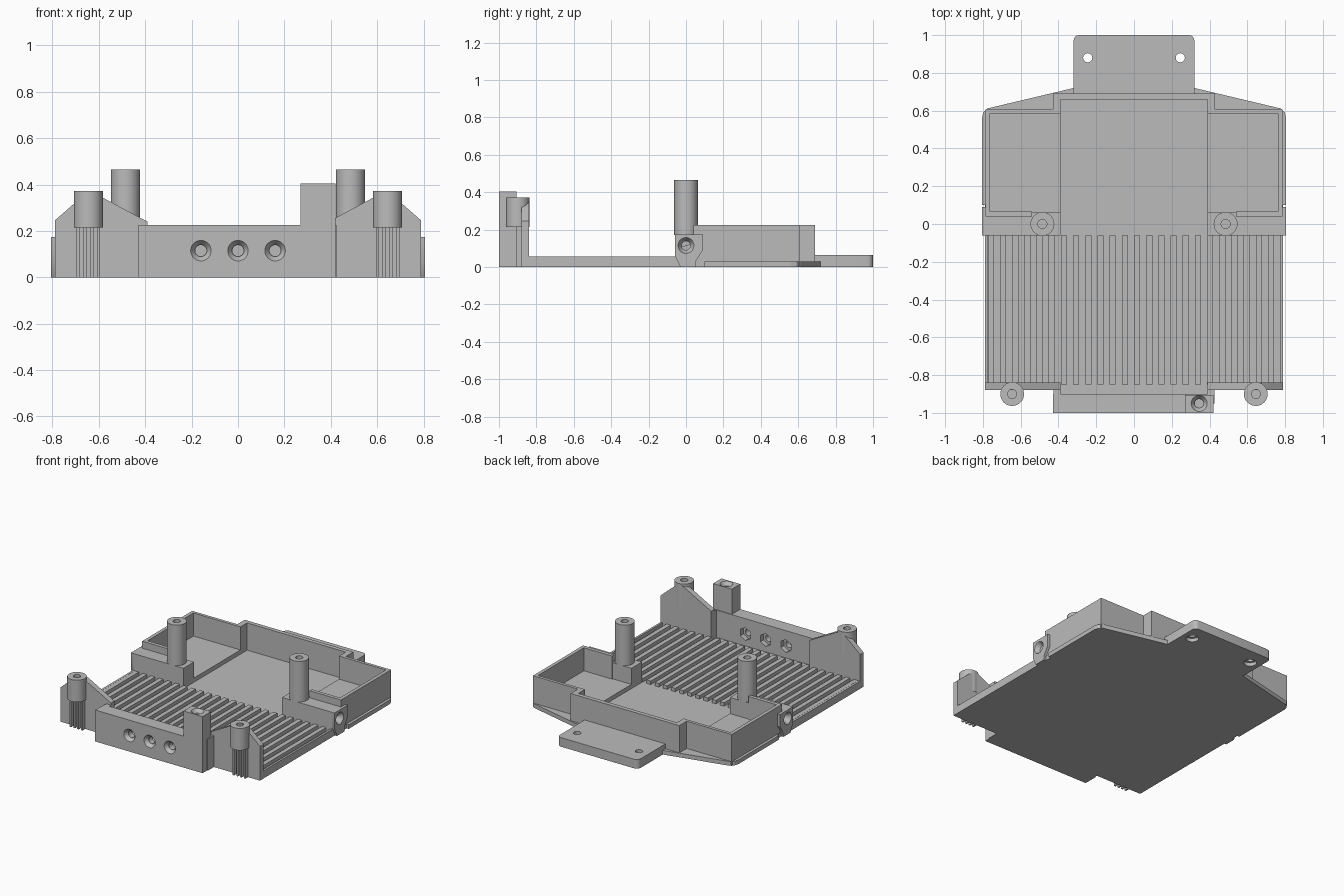
import bpy, bmesh, math
from mathutils import Vector, Matrix

if "Cube" in bpy.data.objects:
    bpy.data.objects.remove(bpy.data.objects["Cube"], do_unlink=True)

grey = bpy.data.materials.new("matte grey")
grey.use_nodes = True
grey.diffuse_color = (0.5, 0.5, 0.5, 1)
grey.node_tree.nodes["Principled BSDF"].inputs["Base Color"].default_value = (0.5, 0.5, 0.5, 1)


def finish(name, bm):
    bmesh.ops.recalc_face_normals(bm, faces=bm.faces)
    mesh = bpy.data.meshes.new(name)
    bm.to_mesh(mesh)
    bm.free()
    mesh.materials.append(grey)
    obj = bpy.data.objects.new(name, mesh)
    bpy.context.scene.collection.objects.link(obj)
    return obj


def prism(name, outline, lo, hi, axis="z"):
    """Extrude a 2D outline along an axis; the outline uses the other two axes in order."""
    place = {"z": lambda a, b, c: (a, b, c),
             "y": lambda a, b, c: (a, c, b),
             "x": lambda a, b, c: (c, a, b)}[axis]
    bm = bmesh.new()
    face = bm.faces.new([bm.verts.new(place(a, b, lo)) for a, b in outline])
    ext = bmesh.ops.extrude_face_region(bm, geom=[face])
    verts = [g for g in ext["geom"] if isinstance(g, bmesh.types.BMVert)]
    bmesh.ops.translate(bm, verts=verts, vec=Vector(place(0, 0, hi - lo)))
    return finish(name, bm)


def box(name, x0, x1, y0, y1, z0, z1):
    x0, x1 = sorted((x0, x1))
    return prism(name, [(x0, y0), (x1, y0), (x1, y1), (x0, y1)], z0, z1)


def rod(name, start, end, r1, r2=None, sides=32):
    a, b = Vector(start), Vector(end)
    turn = (b - a).to_track_quat("Z", "Y").to_matrix().to_4x4()
    bm = bmesh.new()
    bmesh.ops.create_cone(bm, cap_ends=True, segments=sides, radius1=r1,
                          radius2=r1 if r2 is None else r2, depth=(b - a).length,
                          matrix=Matrix.Translation((a + b) / 2) @ turn)
    return finish(name, bm)


def cut(obj, *cutters):
    for c in cutters:
        mod = obj.modifiers.new("cut", "BOOLEAN")
        mod.operation, mod.object, mod.solver = "DIFFERENCE", c, "EXACT"
    graph = bpy.context.evaluated_depsgraph_get()
    mesh = bpy.data.meshes.new_from_object(obj.evaluated_get(graph))
    obj.modifiers.clear()
    obj.data = mesh
    for c in cutters:
        bpy.data.objects.remove(c, do_unlink=True)


def smooth(obj):
    bpy.ops.object.select_all(action="DESELECT")
    obj.select_set(True)
    bpy.context.view_layer.objects.active = obj
    bpy.ops.object.shade_smooth_by_angle(angle=math.radians(30))


def post(name, x, y, z0, z1):
    obj = rod(name, (x, y, z0), (x, y, z1), 0.063)
    cut(obj, rod("cutter", (x, y, z0 + 0.02), (x, y, z1 + 0.01), 0.024))
    smooth(obj)


def mirrored(half):
    return half + [(-x, y) for x, y in reversed(half)]


FLOOR, RIB, WALL = 0.03, 0.055, 0.225

# Base plate with chamfered back corners
prism("base_plate", mirrored([(0.42, -1), (0.42, -0.88), (0.79, -0.88), (0.79, 0.1),
                              (0.806, 0.1), (0.806, 0.56), (0.798, 0.59), (0.775, 0.612),
                              (0.32, 0.72)]), 0, FLOOR)

# Cooling ribs
PITCH = 0.0645
for i in range(-12, 13):
    x = (i + 0.25) * PITCH
    if abs(x) < 0.77:
        box("floor_rib", x - PITCH / 4, x + PITCH / 4, -0.85, -0.062, 0.02, RIB)
for s in (-1, 1):
    box("edge_rib", s * 0.775, s * 0.79, -0.85, -0.06, 0.02, RIB)

# Front wall with three countersunk holes and hexagonal nut pockets
front = box("front_wall", -0.43, 0.42, -1, -0.9, 0, WALL)
for x in (-0.16, 0, 0.16):
    cut(front, rod("cutter", (x, -1.001, 0.115), (x, -0.975, 0.115), 0.045, 0.026),
        rod("cutter", (x, -1.01, 0.115), (x, -0.85, 0.115), 0.024),
        rod("cutter", (x, -0.935, 0.115), (x, -0.85, 0.115), 0.046, sides=6))
smooth(front)

# Raised block on the front wall
block = box("raised_block", 0.27, 0.42, -1, -0.905, WALL - 0.005, 0.405)
cut(block, rod("cutter", (0.345, -0.95, 0.38), (0.345, -0.95, 0.406), 0.024, 0.043),
    rod("cutter", (0.345, -0.95, 0.3), (0.345, -0.95, 0.42), 0.023))
smooth(block)

# Rear tab with rounded corners and two screw holes
corner = [(0.29 + 0.03 * math.cos(t * math.pi / 8), 0.97 + 0.03 * math.sin(t * math.pi / 8))
          for t in range(5)]
tab = prism("rear_tab", mirrored([(0.32, 0.68)] + corner), 0, 0.065)
for x in (-0.245, 0.245):
    cut(tab, rod("cutter", (x, 0.88, -0.01), (x, 0.88, 0.08), 0.024),
        rod("cutter", (x, 0.88, -0.01), (x, 0.88, 0.025), 0.042))
smooth(tab)

# Rear wall of the central bay
box("bay_rear_wall", -0.43, 0.43, 0.66, 0.69, 0, WALL)

for s, side in ((1, "left"), (-1, "right")):
    # Front corner: return block, gusset wall, post and its support fins
    box(side + "_front_return", s * 0.39, s * 0.425, -0.95, -0.84, 0, WALL)
    prism(side + "_gusset_wall", [(s * x, z) for x, z in
                                  ((0.39, 0), (0.79, 0), (0.79, 0.245), (0.71, 0.315), (0.64, 0.37),
                                   (0.58, 0.342), (0.39, 0.24))], -0.88, -0.84, "y")
    post(side + "_front_post", s * 0.645, -0.9, 0.215, 0.372)
    for dx in (-0.045, -0.015, 0.015, 0.045):
        x = 0.645 + dx
        box(side + "_post_fin", s * (x - 0.006), s * (x + 0.006), -0.91, -0.87, 0, 0.22)

    # Side pocket: raised floor and thin walls
    box(side + "_pocket_floor", s * 0.39, s * 0.77, 0.04, 0.595, 0.02, 0.06)
    box(side + "_pocket_outer_wall", s * 0.762, s * 0.787, 0.04, 0.607, 0, WALL)
    box(side + "_pocket_rear_wall", s * 0.41, s * 0.787, 0.585, 0.607, 0, WALL)
    box(side + "_pocket_front_wall", s * 0.54, s * 0.787, 0.04, 0.066, 0, WALL)
    box(side + "_bay_side_wall", s * 0.39, s * 0.43, 0.585, 0.69, 0, WALL)

    # Mounting shelf with a side ear, cross hole and tall post
    shelf = box(side + "_shelf", s * 0.39, s * 0.79, -0.06, 0.06, 0, 0.175)
    ear = prism(side + "_side_ear", [(-0.06, 0.06), (-0.03, 0), (0.05, 0), (0.055, 0.035),
                                     (0.09, 0.09), (0.09, 0.175), (-0.06, 0.175)],
                min(s * 0.785, s * 0.806), max(s * 0.785, s * 0.806), "x")
    for part in (shelf, ear):
        cut(part, rod("cutter", (s * 0.807, 0, 0.115), (s * 0.775, 0, 0.115), 0.043, 0.024),
            rod("cutter", (s * 0.82, 0, 0.115), (s * 0.6, 0, 0.115), 0.024))
        smooth(part)
    post(side + "_rear_post", s * 0.485, 0, 0.17, 0.465)
